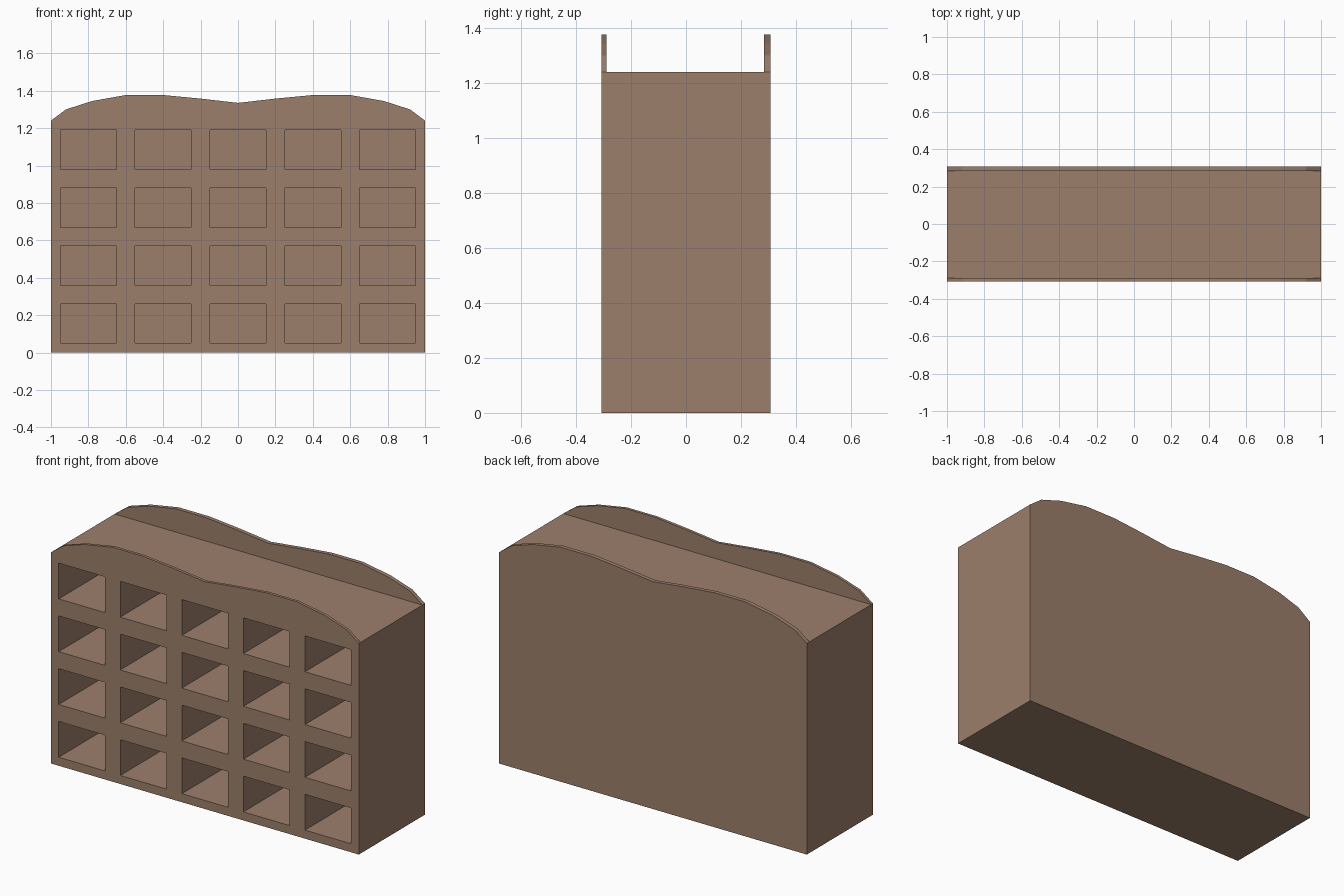
import bpy, bmesh

if "Cube" in bpy.data.objects:
    bpy.data.objects.remove(bpy.data.objects["Cube"])

DECK = 1.24                                  # height of the flat top
Y0, Y1, Y2, Y3 = -0.307, -0.29, 0.283, 0.307  # front panel, deck, back panel

wood = bpy.data.materials.new("brown wood")
wood.diffuse_color = (0.335, 0.212, 0.149, 1)
wood.use_nodes = True
wood.node_tree.nodes["Principled BSDF"].inputs["Base Color"].default_value = wood.diffuse_color


def finish(bm, name):
    bmesh.ops.remove_doubles(bm, verts=bm.verts, dist=1e-5)
    bmesh.ops.recalc_face_normals(bm, faces=bm.faces)
    me = bpy.data.meshes.new(name)
    bm.to_mesh(me)
    bm.free()
    me.materials.append(wood)
    ob = bpy.data.objects.new(name, me)
    bpy.context.collection.objects.link(ob)
    return ob


# Wavy crest outline, mirrored about x = 0
half = [(-1, DECK), (-0.92, 1.30), (-0.78, 1.345), (-0.6, 1.377),
        (-0.4, 1.377), (-0.2, 1.358), (0, 1.335)]
crest = half + [(-x, z) for x, z in reversed(half[:-1])]

# Cabinet body: solid block with a raised crest at front and back
bm = bmesh.new()


def face(points):
    bm.faces.new([bm.verts.new(p) for p in points])


for y in (Y0, Y3):
    face([(x, y, z) for x, z in [(-1, 0)] + crest + [(1, 0)]])
for y in (Y1, Y2):
    face([(x, y, z) for x, z in crest])
for ya, yb in ((Y0, Y1), (Y2, Y3)):
    for (xa, za), (xb, zb) in zip(crest, crest[1:]):
        face([(xa, ya, za), (xb, ya, zb), (xb, yb, zb), (xa, yb, za)])
face([(-1, Y1, DECK), (1, Y1, DECK), (1, Y2, DECK), (-1, Y2, DECK)])
face([(-1, Y0, 0), (1, Y0, 0), (1, Y3, 0), (-1, Y3, 0)])
for x in (-1, 1):
    face([(x, Y0, 0), (x, Y3, 0), (x, Y3, DECK), (x, Y2, DECK),
          (x, Y1, DECK), (x, Y0, DECK)])
body = finish(bm, "pigeonhole_cabinet")

# Pigeonholes: 5 x 4 boxes cut back to the rear panel
bm = bmesh.new()
for i in range(5):
    for j in range(4):
        v = bmesh.ops.create_cube(bm, size=1)["verts"]
        bmesh.ops.scale(bm, vec=(0.3, Y2 + 0.4, 0.21), verts=v)
        bmesh.ops.translate(bm, vec=(-0.8 + 0.4 * i, (Y2 - 0.4) / 2,
                                     0.155 + 0.31 * j), verts=v)
cutter = finish(bm, "pigeonhole_cutter")
cutter.hide_render = True

mod = body.modifiers.new("pigeonholes", 'BOOLEAN')
mod.operation = 'DIFFERENCE'
mod.solver = 'EXACT'
mod.object = cutter
bpy.context.view_layer.objects.active = body
bpy.ops.object.modifier_apply(modifier=mod.name)
bpy.data.objects.remove(cutter)
